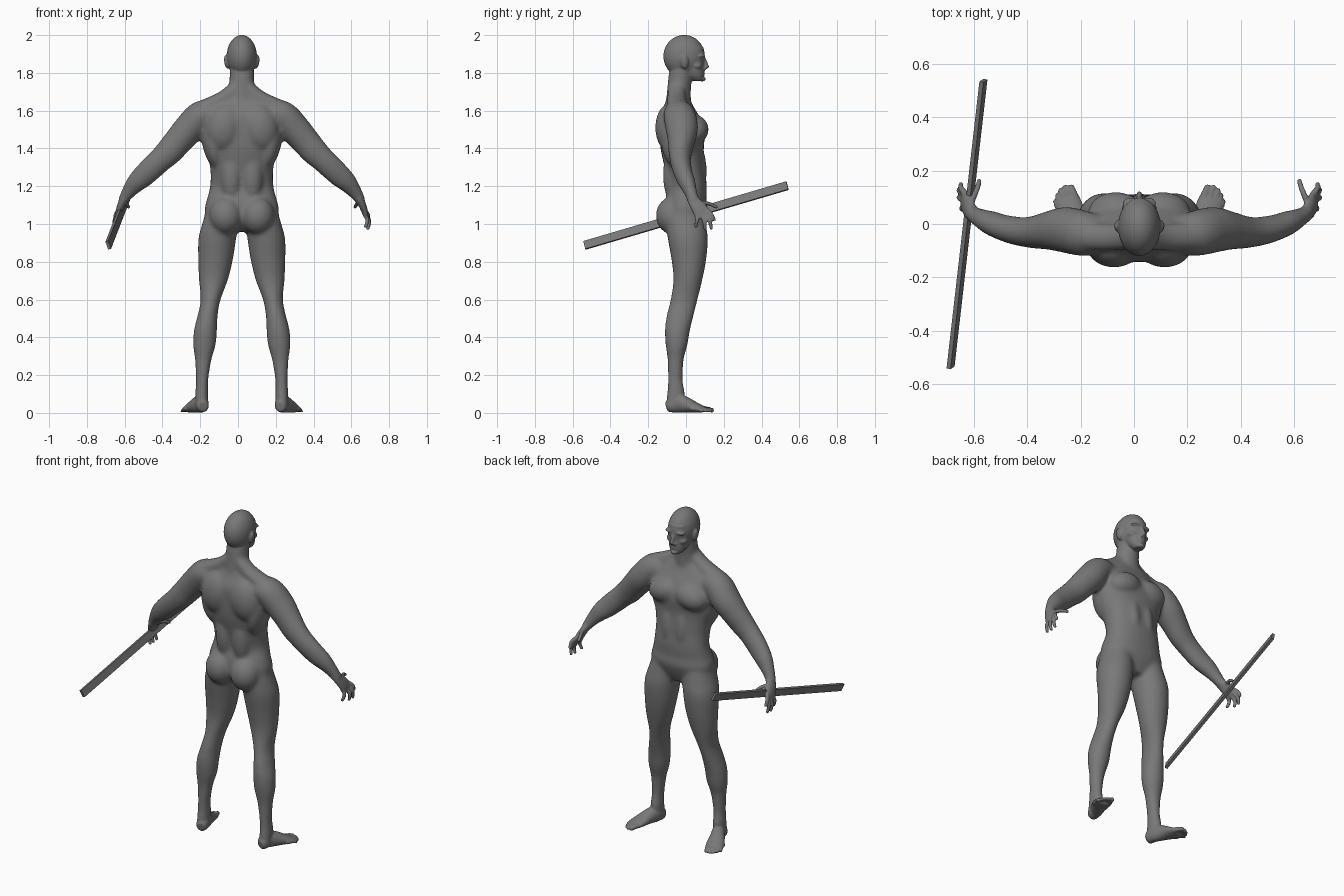
import bpy, bmesh, math
from mathutils import Vector, Matrix

cube = bpy.data.objects.get("Cube")
if cube:
    bpy.data.objects.remove(cube)

CENTRE = 0.02  # body midline in x


def material(name, rgb):
    m = bpy.data.materials.new(name)
    m.use_nodes = True
    m.diffuse_color = (*rgb, 1)
    m.node_tree.nodes["Principled BSDF"].inputs["Base Color"].default_value = (*rgb, 1)
    return m


grey = material("mid grey", (0.19, 0.19, 0.19))


def smooth_rows(rows, steps=5):
    """Catmull-Rom interpolation of rows of numbers."""
    rows = [Vector(r) for r in rows]
    ext = [rows[0]] + rows + [rows[-1]]
    out = []
    for a, b, c, d in zip(ext, ext[1:], ext[2:], ext[3:]):
        for i in range(steps):
            t = i / steps
            out.append(0.5 * (2 * b + (c - a) * t + (2 * a - 5 * b + 4 * c - d) * t * t
                              + (3 * b - a - 3 * c + d) * t ** 3))
    return out + [rows[-1]]


def loft(bm, rows, level=False, wide=Vector((0, 1, 0)), power=1.0, sides=32):
    """Closed skin through rows of (x, y, z, radius, radius along 'wide')."""
    rows = smooth_rows(rows)
    rings = []
    for i, r in enumerate(rows):
        p = Vector(r[:3])
        t = Vector(rows[min(i + 1, len(rows) - 1)][:3]) - Vector(rows[max(i - 1, 0)][:3])
        t = Vector((0, 0, 1)) if level else t.normalized()
        v = (wide - t * wide.dot(t)).normalized()
        u = v.cross(t)
        ring = []
        for k in range(sides):
            ang = math.tau * k / sides
            c, s = math.cos(ang), math.sin(ang)
            c, s = (math.copysign(abs(q) ** power, q) for q in (c, s))
            ring.append(bm.verts.new(p + u * r[3] * c + v * r[4] * s))
        rings.append(ring)
    for a, b in zip(rings, rings[1:]):
        for k in range(sides):
            j = (k + 1) % sides
            bm.faces.new((a[k], a[j], b[j], b[k]))
    bm.faces.new(rings[0][::-1])
    bm.faces.new(rings[-1])


def blob(bm, centre, radii, tilt=0.0):
    """Ellipsoid, tilted about the y axis."""
    m = Matrix.Translation(centre) @ Matrix.Rotation(tilt, 4, 'Y') @ Matrix.Diagonal((*radii, 1))
    bmesh.ops.create_uvsphere(bm, u_segments=32, v_segments=20, radius=1, matrix=m)


def digit(bm, points, r):
    """Finger or toe: tapered tube with a round tip."""
    n = len(points) - 1
    loft(bm, [(*p, r * (1 - 0.25 * i / n), r * (1 - 0.25 * i / n)) for i, p in enumerate(points)],
         wide=Vector((0.3, 1, 0.2)), sides=12)
    blob(bm, points[-1], (r * 0.8,) * 3)


def mirror(bm):
    """Copy everything to the other side of the midline."""
    geom = bmesh.ops.duplicate(bm, geom=bm.verts[:] + bm.edges[:] + bm.faces[:])["geom"]
    for v in geom:
        if isinstance(v, bmesh.types.BMVert):
            v.co.x = -v.co.x


def fuse(bm, name, voxel, rounds):
    """Merge overlapping volumes into one smooth skin."""
    bmesh.ops.recalc_face_normals(bm, faces=bm.faces)
    raw = bpy.data.meshes.new(name)
    bm.to_mesh(raw)
    bm.free()
    ob = bpy.data.objects.new(name, raw)
    bpy.context.collection.objects.link(ob)
    rm = ob.modifiers.new("fuse", 'REMESH')
    rm.mode, rm.voxel_size, rm.use_smooth_shade = 'VOXEL', voxel, True
    sm = ob.modifiers.new("soften", 'SMOOTH')
    sm.factor, sm.iterations = 0.5, rounds
    bpy.context.view_layer.update()
    baked = bpy.data.meshes.new_from_object(ob.evaluated_get(bpy.context.evaluated_depsgraph_get()))
    ob.modifiers.clear()
    ob.data = baked
    return ob


# ---- paired masses: legs, arms, muscles ----
bm = bmesh.new()
leg = [(1.10, .10, -.005, .08, .09), (1.0, .115, 0, .095, .105), (.92, .13, .01, .10, .106),
       (.81, .139, .015, .092, .092), (.705, .15, .01, .077, .077), (.6, .165, -.01, .053, .072),
       (.52, .18, -.03, .053, .072), (.44, .192, -.045, .061, .067), (.36, .198, -.05, .06, .058),
       (.28, .204, -.055, .044, .043), (.175, .21, -.057, .033, .04), (.11, .212, -.053, .034, .047),
       (.03, .212, -.06, .035, .05)]
loft(bm, [(x, y, z, a, b) for z, x, y, a, b in leg], level=True)
loft(bm, [(.13, -.045, 1.58, .06, .07), (.21, -.035, 1.575, .08, .085), (.277, -.022, 1.507, .082, .086),
          (.34, -.025, 1.435, .076, .072), (.383, -.03, 1.385, .073, .063), (.43, -.03, 1.34, .066, .056),
          (.478, -.022, 1.295, .064, .052), (.52, -.01, 1.255, .061, .048), (.558, .005, 1.22, .053, .045),
          (.595, .022, 1.175, .04, .036), (.622, .037, 1.135, .03, .032), (.635, .05, 1.11, .025, .034)])
loft(bm, [(.02, -.05, 1.73, .04, .045), (.10, -.05, 1.665, .04, .05), (.21, -.045, 1.61, .045, .055)])  # trapezius
blob(bm, (.088, .045, 1.50), (.105, .075, .075), .25)      # chest
blob(bm, (.095, -.085, 1.51), (.10, .078, .13), -.15)      # shoulder blade
blob(bm, (.155, -.04, 1.43), (.055, .09, .14), .2)         # flank
blob(bm, (.055, -.06, 1.26), (.06, .062, .16))             # lower back
blob(bm, (.085, -.07, 1.045), (.088, .09, .10))            # buttock
blob(bm, (.045, .045, 1.28), (.055, .065, .16))            # abdomen
mirror(bm)

# ---- torso and neck ----
torso = [(.96, .005, .11, .06), (1.02, -.005, .185, .10), (1.08, 0, .197, .113), (1.13, 0, .185, .108),
         (1.2, .01, .168, .10), (1.29, -.005, .167, .106), (1.395, -.02, .187, .114),
         (1.49, -.02, .21, .12), (1.57, -.035, .212, .105), (1.63, -.04, .17, .075), (1.67, -.04, .10, .06)]
loft(bm, [(0, y, z, a, b) for z, y, a, b in torso], level=True, power=.9)
neck = [(1.58, -.05, .085, .07), (1.66, -.04, .076, .066), (1.72, -.036, .067, .063),
        (1.78, -.03, .065, .064), (1.85, -.02, .065, .06)]
loft(bm, [(0, y, z, a, b) for z, y, a, b in neck], level=True)
core = fuse(bm, "core", .009, 14)

# ---- paired details: ears, brows, hands, feet ----
bm = bmesh.new()
blob(bm, (.081, -.008, 1.858), (.012, .022, .036), .15)    # ear
blob(bm, (.032, .078, 1.892), (.032, .022, .010), .12)     # brow
blob(bm, (.036, .068, 1.868), (.015, .017, .010))          # eye
blob(bm, (.042, .055, 1.838), (.024, .03, .018))           # cheek
blob(bm, (.011, .098, 1.823), (.010, .012, .009))          # nostril
loft(bm, [(.615, .03, 1.145, .026, .03), (.634, .05, 1.11, .021, .035), (.648, .075, 1.075, .018, .042),
          (.656, .09, 1.045, .014, .044)])                 # palm
for path in ([(.635, .065, 1.11), (.617, .11, 1.11), (.605, .14, 1.10), (.6, .16, 1.09)],
             [(.654, .115, 1.07), (.668, .135, 1.05), (.668, .148, 1.025)],
             [(.655, .108, 1.05), (.674, .125, 1.02), (.669, .134, .98)],
             [(.656, .088, 1.045), (.674, .098, 1.01), (.668, .10, .977)],
             [(.652, .062, 1.05), (.665, .058, 1.02), (.656, .052, .988)]):
    digit(bm, path, .0125)                                 # thumb and fingers
loft(bm, [(.203, -.102, .034, .022, .026), (.207, -.085, .038, .033, .037), (.214, -.045, .05, .036, .05),
          (.235, 0, .042, .042, .042), (.256, .05, .028, .05, .028), (.270, .09, .019, .048, .018)],
     wide=Vector((0, 0, 1)))                               # foot
for (x, y), r in zip(((.255, .136), (.278, .138), (.296, .125), (.308, .106), (.316, .084)),
                     (.0165, .0125, .012, .0115, .011)):
    digit(bm, [(x - .022, y - .06, .022), (x - .008, y - .02, .019), (x, y, r * .85)], r)  # toes
mirror(bm)

# ---- head ----
blob(bm, (0, -.01, 1.888), (.08, .11, .113))               # skull
face = [(1.758, .062, .028, .026), (1.785, .048, .048, .046), (1.83, .032, .06, .062),
        (1.88, .018, .068, .075), (1.93, .01, .066, .085)]
loft(bm, [(0, y, z, a, b) for z, y, a, b in face], level=True, power=.9)
loft(bm, [(0, .088, 1.885, .009, .012), (0, .102, 1.85, .010, .014), (0, .112, 1.824, .012, .013)])  # nose
blob(bm, (0, .088, 1.803), (.024, .013, .006))             # upper lip
blob(bm, (0, .087, 1.790), (.021, .013, .006))             # lower lip
blob(bm, (0, .086, 1.768), (.022, .018, .014))             # chin
bm.from_mesh(core.data)
bpy.data.objects.remove(core)
body = fuse(bm, "body", .006, 3)
for v in body.data.vertices:
    v.co.z = max(v.co.z, 0)
body.location.x = CENTRE
body.data.materials.clear()
body.data.materials.append(grey)

# ---- staff held in one hand ----
start, end = Vector((-.687, -.537, .887)), Vector((-.564, .537, 1.203))
along = (end - start).normalized()
side = along.cross(Vector((0, 0, 1))).normalized()
side = (Matrix.Rotation(math.radians(-18), 3, along) @ side).normalized()
up = side.cross(along)
frame = Matrix((side * .016, along * (end - start).length, up * .045)).transposed().to_4x4()
bm = bmesh.new()
bmesh.ops.create_cube(bm, size=1, matrix=Matrix.Translation((start + end) / 2) @ frame)
bmesh.ops.recalc_face_normals(bm, faces=bm.faces)
mesh = bpy.data.meshes.new("staff")
bm.to_mesh(mesh)
bm.free()
mesh.materials.append(grey)
bpy.context.collection.objects.link(bpy.data.objects.new("staff", mesh))
